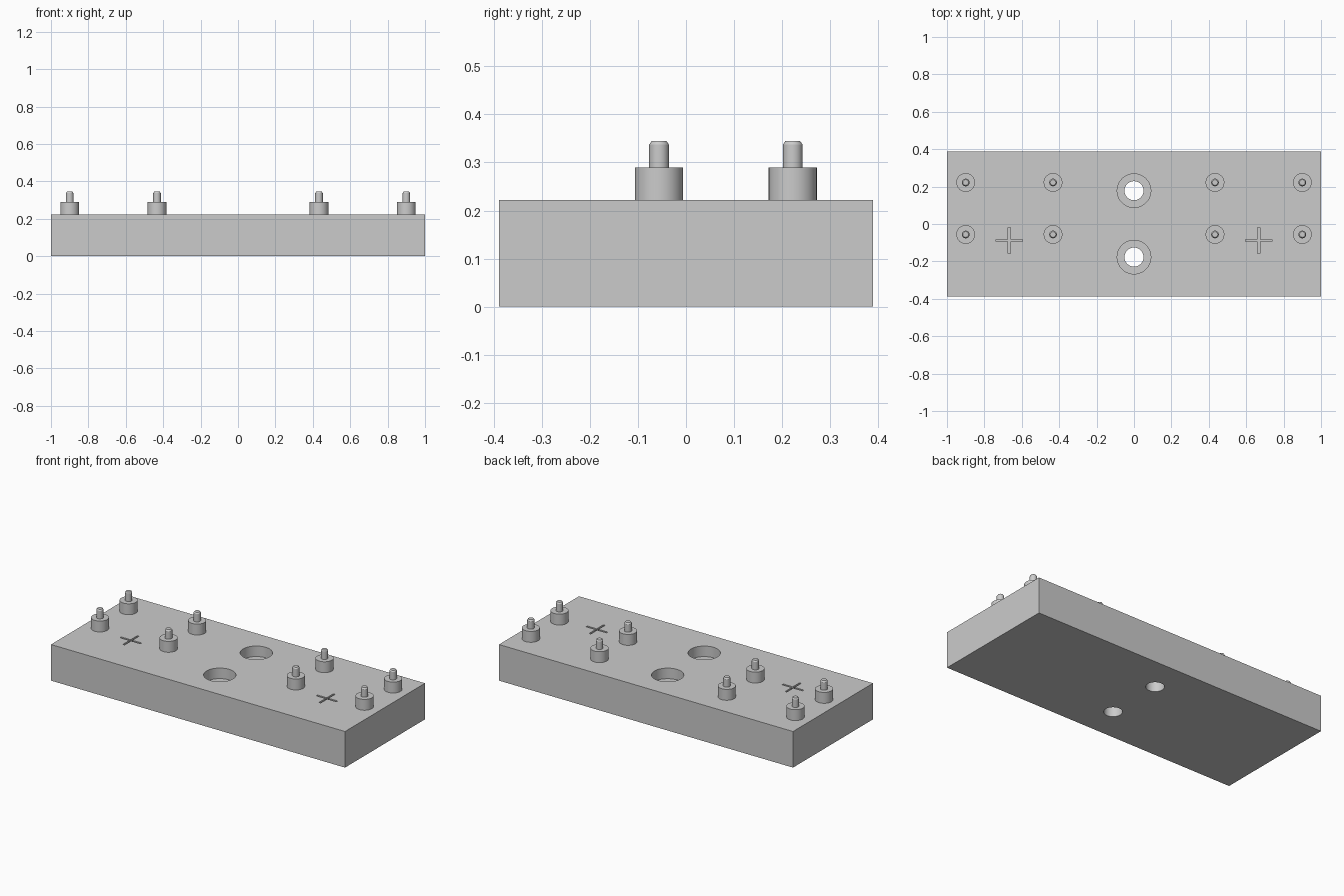
import bpy
import bmesh
import math

if "Cube" in bpy.data.objects:
    bpy.data.objects.remove(bpy.data.objects["Cube"], do_unlink=True)

SEGMENTS = 48
TOP = 0.222

grey = bpy.data.materials.new("light grey")
grey.use_nodes = True
grey.diffuse_color = (0.6, 0.6, 0.6, 1)
grey.node_tree.nodes["Principled BSDF"].inputs["Base Color"].default_value = (0.6, 0.6, 0.6, 1)


def make_object(name, bm, location):
    bmesh.ops.recalc_face_normals(bm, faces=bm.faces)
    mesh = bpy.data.meshes.new(name)
    bm.to_mesh(mesh)
    bm.free()
    mesh.materials.append(grey)
    obj = bpy.data.objects.new(name, mesh)
    obj.location = location
    bpy.context.collection.objects.link(obj)
    return obj


def lathe(name, profile, location):
    """Revolve a (radius, height) profile that starts and ends on the axis."""
    bm = bmesh.new()
    verts = [bm.verts.new((r, 0, z)) for r, z in profile]
    edges = [bm.edges.new(pair) for pair in zip(verts, verts[1:])]
    bmesh.ops.spin(bm, geom=verts + edges, axis=(0, 0, 1), cent=(0, 0, 0),
                   angle=math.tau, steps=SEGMENTS, use_merge=True)
    bmesh.ops.remove_doubles(bm, verts=bm.verts, dist=1e-5)
    return make_object(name, bm, location)


def cross(name, arm, half, depth, location):
    """Plus-shaped prism used to engrave an alignment mark."""
    quarter = [(arm, -half), (arm, half), (half, half)]
    bm = bmesh.new()
    outline = []
    for turn in range(4):
        c, s = round(math.cos(turn * math.pi / 2)), round(math.sin(turn * math.pi / 2))
        outline += [bm.verts.new((c * x - s * y, s * x + c * y, -depth)) for x, y in quarter]
    face = bm.faces.new(outline)
    ext = bmesh.ops.extrude_face_region(bm, geom=[face])
    moved = [v for v in ext["geom"] if isinstance(v, bmesh.types.BMVert)]
    bmesh.ops.translate(bm, verts=moved, vec=(0, 0, depth * 2))
    return make_object(name, bm, location)


def smooth(obj):
    bpy.ops.object.select_all(action="DESELECT")
    obj.select_set(True)
    bpy.context.view_layer.objects.active = obj
    bpy.ops.object.shade_smooth_by_angle(angle=math.radians(30))


# Base plate
bm = bmesh.new()
bmesh.ops.create_cube(bm, size=1)
bmesh.ops.scale(bm, verts=bm.verts, vec=(2, 0.777, TOP))
plate = make_object("base_plate", bm, (0, 0, TOP / 2))

# Counterbored screw holes
bore = [(0, -0.3), (0.051, -0.3), (0.051, -0.065), (0.09, -0.065), (0.09, 0.05), (0, 0.05)]
cutters = [lathe("hole_cutter", bore, (0, y, TOP)) for y in (0.178, -0.177)]

# Engraved cross marks
cutters += [cross("cross_cutter", 0.07, 0.006, 0.02, (x, -0.088, TOP)) for x in (-0.667, 0.667)]

for cutter in cutters:
    cutter.hide_render = True
    mod = plate.modifiers.new("cut", "BOOLEAN")
    mod.operation = "DIFFERENCE"
    mod.solver = "EXACT"
    mod.object = cutter
    bpy.context.view_layer.objects.active = plate
    bpy.ops.object.modifier_apply(modifier=mod.name)
for cutter in cutters:
    bpy.data.objects.remove(cutter, do_unlink=True)
smooth(plate)

# Stepped locating pins with chamfered tips
pin = [(0, 0), (0.05, 0), (0.05, 0.067), (0.0205, 0.067), (0.0205, 0.115),
       (0.015, 0.123), (0, 0.123)]
for x in (-0.9, -0.433, 0.433, 0.9):
    for y in (-0.056, 0.222):
        smooth(lathe("locating_pin", pin, (x, y, TOP)))
